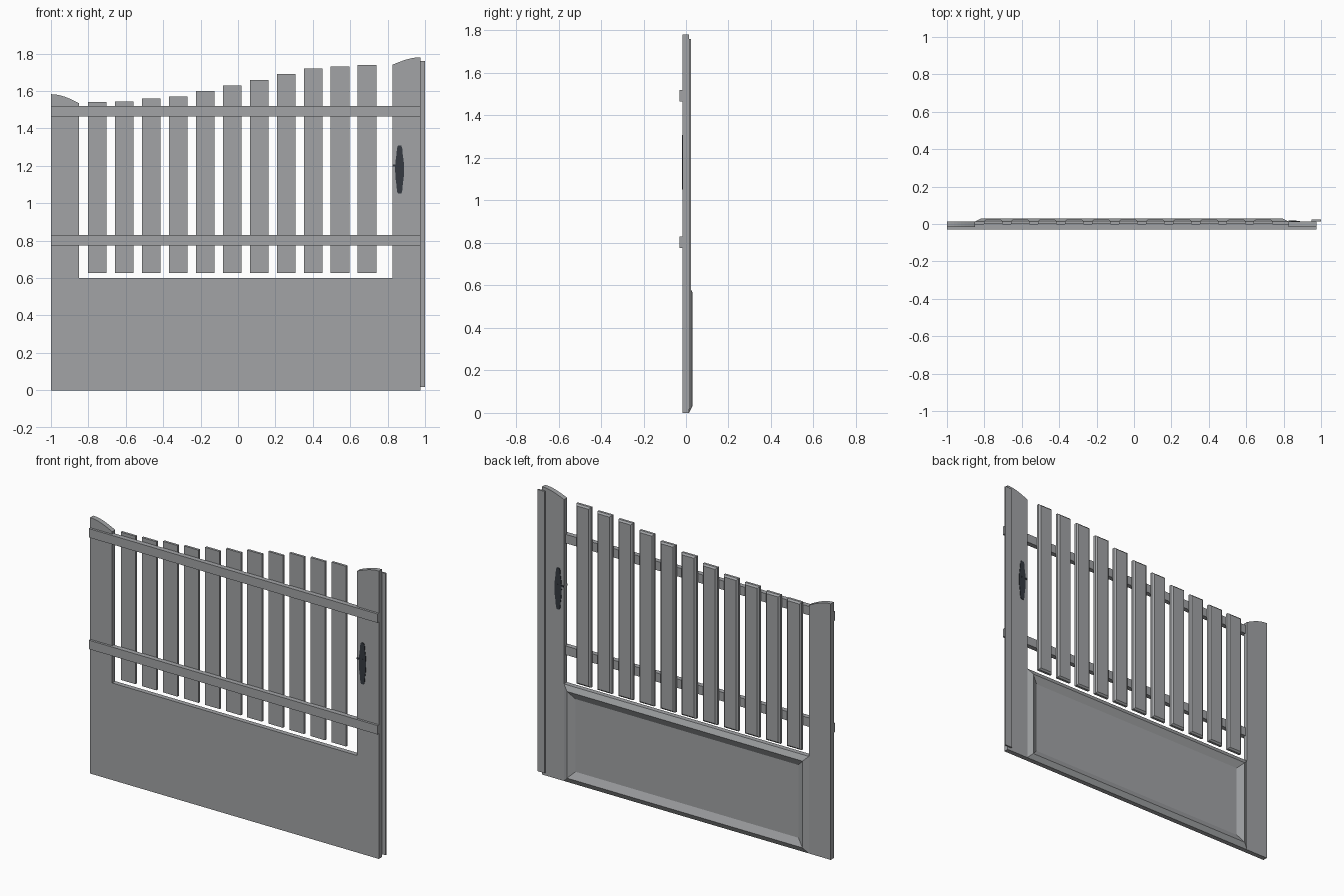
import bpy, bmesh, math

if "Cube" in bpy.data.objects:
    bpy.data.objects.remove(bpy.data.objects["Cube"])

def mat(name, c):
    m = bpy.data.materials.new(name)
    m.diffuse_color = (*c, 1)
    m.use_nodes = True
    m.node_tree.nodes["Principled BSDF"].inputs["Base Color"].default_value = m.diffuse_color
    return m

GREY = mat("mid_grey", (0.36, 0.37, 0.38))
DARK = mat("dark_slate", (0.035, 0.042, 0.052))

def finish(bm, name, m):
    bmesh.ops.recalc_face_normals(bm, faces=bm.faces[:])
    me = bpy.data.meshes.new(name)
    bm.to_mesh(me)
    bm.free()
    me.materials.append(m)
    ob = bpy.data.objects.new(name, me)
    bpy.context.collection.objects.link(ob)
    return ob

def prism(name, pts, y0, y1, m):
    """Extrude an x/z outline along y."""
    bm = bmesh.new()
    f = [bm.verts.new((x, y0, z)) for x, z in pts]
    b = [bm.verts.new((x, y1, z)) for x, z in pts]
    bm.faces.new(f)
    bm.faces.new(b[::-1])
    for i in range(len(pts)):
        j = (i + 1) % len(pts)
        bm.faces.new((f[i], b[i], b[j], f[j]))
    return finish(bm, name, m)

def box(name, x0, x1, y0, y1, z0, z1, m=GREY):
    return prism(name, [(x0, z0), (x1, z0), (x1, z1), (x0, z1)], y0, y1, m)

def rect(bm, x0, x1, z0, z1, y, d=0):
    return [bm.verts.new(p) for p in ((x0 + d, y, z0 + d), (x1 - d, y, z0 + d),
                                      (x1 - d, y, z1 - d), (x0 + d, y, z1 - d))]

def bridge(bm, a, b):
    for i in range(len(a)):
        j = (i + 1) % len(a)
        bm.faces.new((a[i], a[j], b[j], b[i]))

# frame: two stiles with swept tops and a lower panel with a moulded back
XL, XR, YF, YB, N = -0.85, 0.825, -0.016, 0.014, 8
left_top = [(XL - 0.15 * i / N, 1.535 + 0.048 * math.sin(math.pi / 2 * i / N)) for i in range(N + 1)]
right_top = [(0.975 - 0.15 * i / N, 1.74 + 0.04 * math.sin(math.pi / 2 * (N - i) / N)) for i in range(N + 1)]
outline = [(-1, 0), (XL, 0), (XR, 0), (0.975, 0)] + right_top + [(XR, 0.6), (XL, 0.6)] + left_top
bm = bmesh.new()
front = [bm.verts.new((x, YF, z)) for x, z in outline]
back = [bm.verts.new((x, YB, z)) for x, z in outline]
bm.faces.new(front)
bridge(bm, front, back)
r = 4 + len(right_top)                      # index of the right inner corner
bm.faces.new(back[2:r + 1])                 # right stile back
bm.faces.new(back[0:2] + back[r + 1:])      # left stile back
outer = [back[1], back[2], back[r], back[r + 1]]
ridge = rect(bm, XL, XR, 0, 0.6, 0.03, 0.032)
inner = rect(bm, XL, XR, 0, 0.6, 0.009, 0.075)
bridge(bm, outer, ridge)
bridge(bm, ridge, inner)
bm.faces.new(inner)
finish(bm, "frame_and_panel", GREY)

# pickets, chamfered on the back, rising to the right
tops = [1.54, 1.545, 1.56, 1.57, 1.60, 1.63, 1.66, 1.69, 1.72, 1.73, 1.74]
for i, t in enumerate(tops):
    x = -0.802 + 0.1442 * i
    bm = bmesh.new()
    a = rect(bm, x, x + 0.1, 0.626, t, 0.0)
    b = rect(bm, x, x + 0.1, 0.626, t, 0.015)
    c = rect(bm, x, x + 0.1, 0.626, t, 0.024, 0.01)
    bm.faces.new(a)
    bridge(bm, a, b)
    bridge(bm, b, c)
    bm.faces.new(c)
    finish(bm, f"picket_{i + 1}", GREY)

# cross rails over the front
box("upper_rail", -1, 0.975, -0.03, 0.0, 1.465, 1.52)
box("lower_rail", -1, 0.975, -0.03, 0.0, 0.775, 0.83)

# closing strip on the latch edge
box("closing_strip", 0.95, 1.0, YB, 0.024, 0.018, 1.76)

# lock plates with small levers on both faces
half = [(0.009, 0.128), (0.014, 0.115), (0.017, 0.08), (0.022, 0.045), (0.024, 0.0)]
side = half + [(x, -z) for x, z in half[-2::-1]]
plate = [(0.864 + x, 1.18 + z) for x, z in side] + [(0.864 - x, 1.18 + z) for x, z in side[::-1]]
for tag, y0, y1 in (("front", YF - 0.003, YF), ("back", YB, YB + 0.003)):
    prism(f"lock_plate_{tag}", plate, y0, y1, DARK)
    box(f"lever_{tag}", 0.825, 0.87, y0 - 0.001, y1 + 0.001, 1.197, 1.207, DARK)
